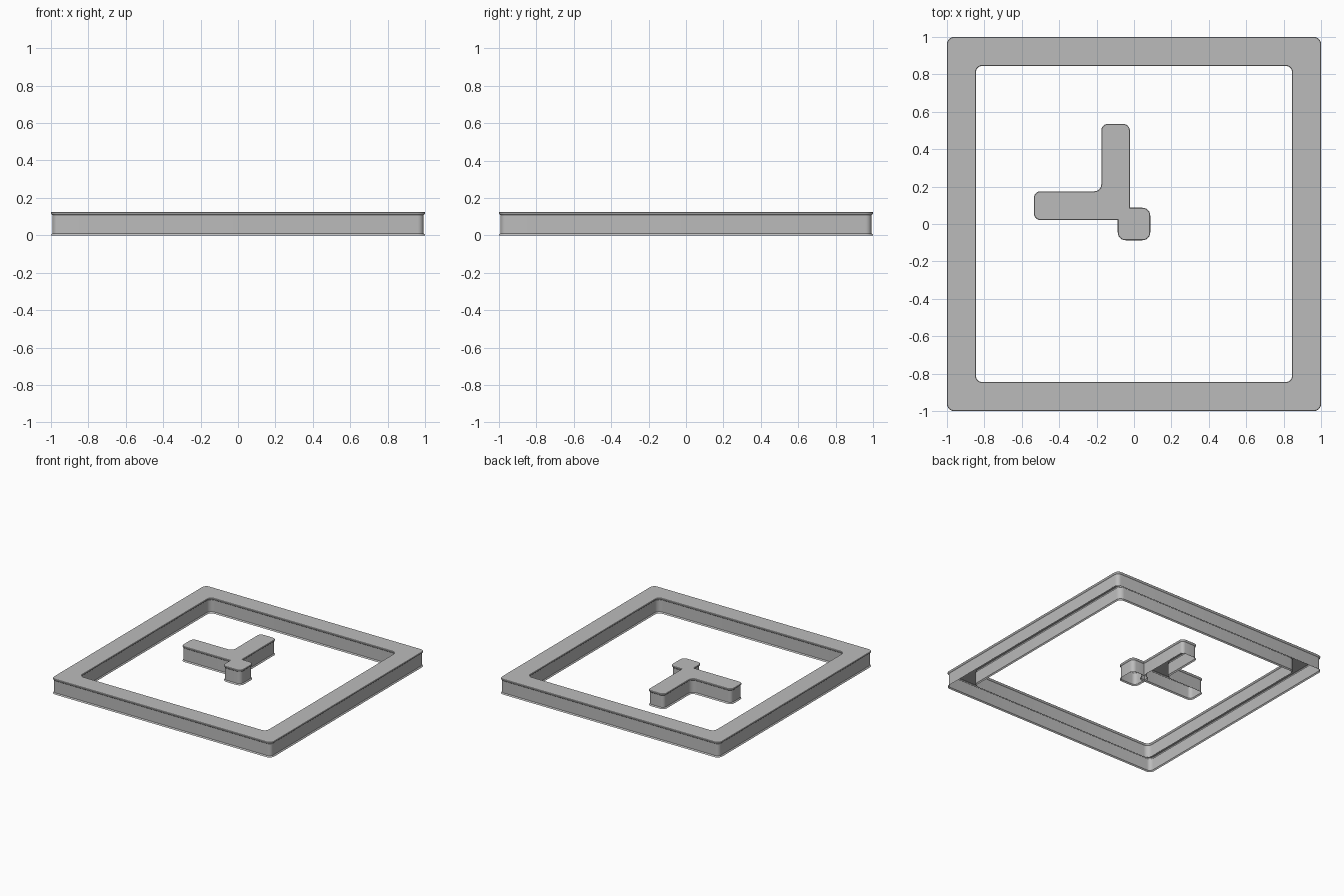
import bpy, bmesh, math
from mathutils import Vector

if "Cube" in bpy.data.objects:
    bpy.data.objects.remove(bpy.data.objects["Cube"])

grey = bpy.data.materials.new("grey")
grey.diffuse_color = (0.5, 0.5, 0.5, 1)
grey.use_nodes = True
grey.node_tree.nodes["Principled BSDF"].inputs["Base Color"].default_value = grey.diffuse_color

# wall profile: (height, inset into the material), flared foot and top lip
PROFILE = [(0.0, 0.0), (0.005, 0.002), (0.010, 0.008), (0.108, 0.008),
           (0.113, 0.002), (0.116, 0.0), (0.122, 0.0), (0.125, 0.003)]


def rounded(corners, r, inset, steps=6):
    """Right-angled outline with rounded corners; material lies on the left."""
    pts = []
    for i, c in enumerate(corners):
        v = Vector(c)
        p = (Vector(corners[i - 1]) - v).normalized()
        n = (Vector(corners[(i + 1) % len(corners)]) - v).normalized()
        convex = n.cross(p) > 0
        rr = r - inset if convex else r + inset
        centre = v + r * (p + n)
        for k in range(steps + 1):
            t = k / steps * math.pi / 2
            pts.append(centre - rr * (n * math.cos(t) + p * math.sin(t)))
    return pts


def shell(name, outlines):
    """Open-bottomed shell: profiled walls on every outline plus a flat top."""
    bm = bmesh.new()
    rim = []
    for corners, r in outlines:
        rings = [[bm.verts.new((q.x, q.y, z)) for q in rounded(corners, r, d)]
                 for z, d in PROFILE]
        m = len(rings[0])
        for a, b in zip(rings, rings[1:]):
            for i in range(m):
                j = (i + 1) % m
                bm.faces.new((a[i], a[j], b[j], b[i]))
        top = rings[-1]
        rim += [bm.edges.get((top[i], top[(i + 1) % m])) for i in range(m)]
    bmesh.ops.triangle_fill(bm, edges=rim, use_beauty=True, normal=(0, 0, 1))
    bmesh.ops.recalc_face_normals(bm, faces=bm.faces[:])
    bm.faces.ensure_lookup_table()
    if max(bm.faces, key=lambda f: f.calc_center_median().z).normal.z < 0:
        bmesh.ops.reverse_faces(bm, faces=bm.faces[:])
    me = bpy.data.meshes.new(name)
    bm.to_mesh(me)
    bm.free()
    me.materials.append(grey)
    ob = bpy.data.objects.new(name, me)
    bpy.context.collection.objects.link(ob)
    bpy.context.view_layer.objects.active = ob
    ob.select_set(True)
    bpy.ops.object.shade_smooth_by_angle(angle=math.radians(35))
    ob.select_set(False)


def square(s):
    return [(-s, -s), (s, -s), (s, s), (-s, s)]


# square outer frame with its opening
shell("square_frame", [(square(1.0), 0.04), (square(0.845)[::-1], 0.035)])

# L-shaped arms
shell("corner_arms", [([(-0.535, 0.021), (-0.022, 0.021), (-0.022, 0.535),
                        (-0.175, 0.535), (-0.175, 0.175), (-0.535, 0.175)], 0.036)])

# small centre block
shell("centre_block", [(square(0.087), 0.042)])
